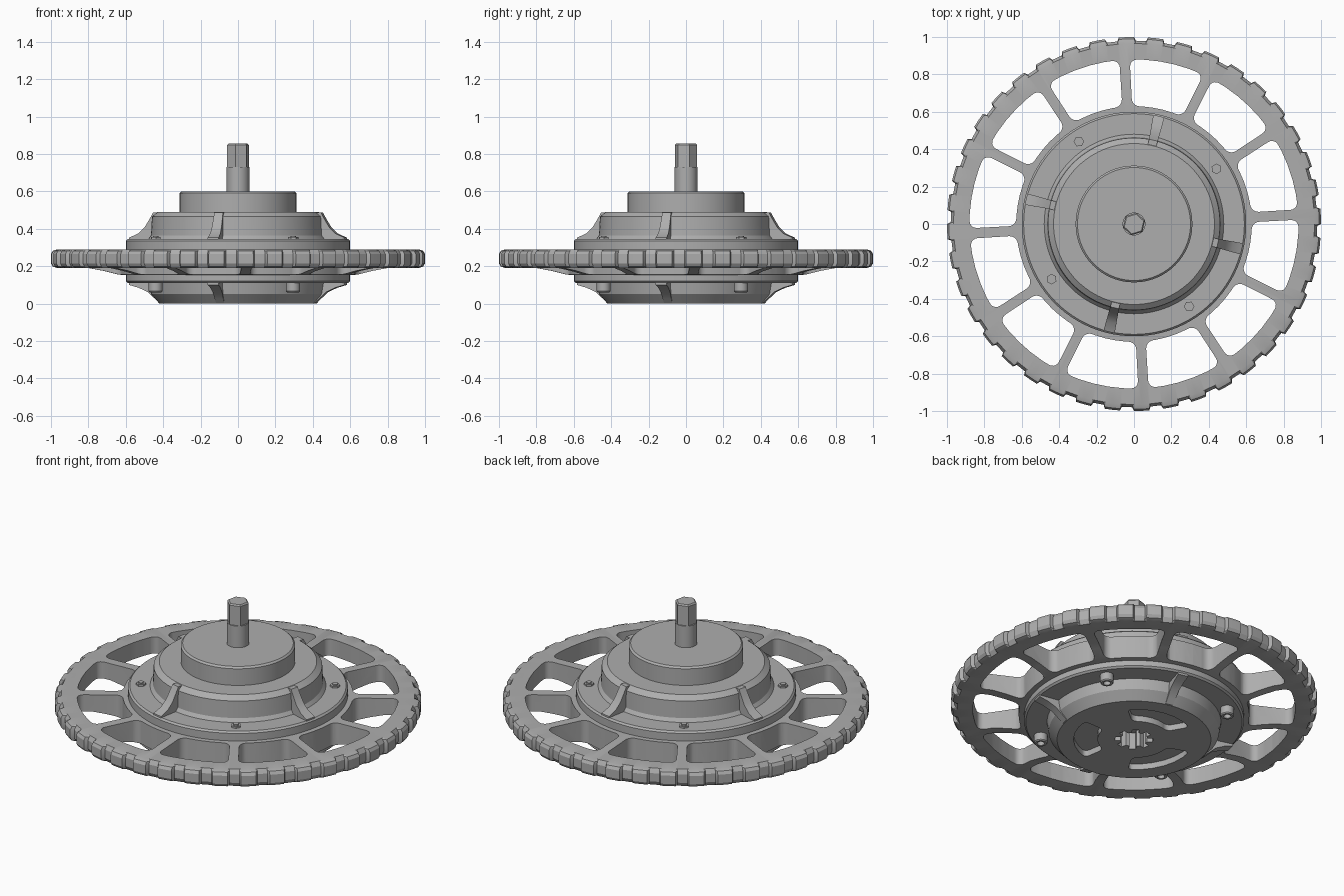
import bpy, bmesh
from math import sin, cos, pi, radians

cube = bpy.data.objects.get("Cube")
if cube:
    bpy.data.objects.remove(cube)

grey = bpy.data.materials.new("plain grey")
grey.use_nodes = True
GREY = (0.42, 0.42, 0.42, 1)
grey.diffuse_color = GREY
grey.node_tree.nodes["Principled BSDF"].inputs["Base Color"].default_value = GREY


def make(name, bm):
    bmesh.ops.remove_doubles(bm, verts=bm.verts, dist=1e-5)
    bmesh.ops.recalc_face_normals(bm, faces=bm.faces)
    mesh = bpy.data.meshes.new(name)
    bm.to_mesh(mesh)
    bm.free()
    mesh.materials.append(grey)
    ob = bpy.data.objects.new(name, mesh)
    bpy.context.collection.objects.link(ob)
    return ob


def lathe(bm, profile, angles, centre=(0, 0), closed=False, shape=None):
    """Spin (radius, z) points; shape may alter the radius per step."""
    rings = []
    for i, a in enumerate(angles):
        ring = []
        for r, z in profile:
            q = shape(r, i) if shape else r
            ring.append(bm.verts.new((centre[0] + q * cos(a), centre[1] + q * sin(a), z)))
        rings.append(ring)
    n = len(profile)
    for i, ring in enumerate(rings):
        nxt = rings[(i + 1) % len(rings)]
        for j in range(n if closed else n - 1):
            k = (j + 1) % n
            quad = [ring[j], nxt[j], nxt[k], ring[k]]
            if profile[j][0] == 0:
                quad.pop(1)
            elif profile[k][0] == 0:
                quad.pop(2)
            bm.faces.new(quad)
    if not closed:
        for j in (0, n - 1):
            if profile[j][0] == 0:
                bmesh.ops.pointmerge(bm, verts=[ring[j] for ring in rings],
                                     merge_co=(*centre, profile[j][1]))


def turn(n, start=0.0):
    return [start + 2 * pi * i / n for i in range(n)]


def prism(bm, outline, z0, z1, rounding=0.0, corners=()):
    """Extrude an (x, y) outline upward and round the chosen corners."""
    low = [bm.verts.new((x, y, z0)) for x, y in outline]
    high = [bm.verts.new((x, y, z1)) for x, y in outline]
    n = len(outline)
    bm.faces.new(low[::-1])
    bm.faces.new(high)
    for i in range(n):
        k = (i + 1) % n
        bm.faces.new((low[i], low[k], high[k], high[i]))
    if rounding:
        edges = [bm.edges.get((low[c], high[c])) for c in corners]
        bmesh.ops.bevel(bm, geom=edges, offset=rounding, segments=5,
                        affect='EDGES', profile=0.5)


def sector(bm, mid, r0, half0, r1, half1, z0, z1, rounding, steps=5):
    """Rounded ring sector, with its own half angle at each radius."""
    pts = []
    for r, half, s in ((r0, half0, 1), (r1, half1, -1)):
        for i in range(steps + 1):
            a = mid + s * half * (1 - 2 * i / steps)
            pts.append((r * cos(a), r * sin(a)))
    prism(bm, pts, z0, z1, rounding, (0, steps, steps + 1, 2 * steps + 1))


def cut(ob, bm):
    cutter = make("cutter", bm)
    cutter.hide_render = True
    mod = ob.modifiers.new("cut", 'BOOLEAN')
    mod.operation, mod.solver, mod.object = 'DIFFERENCE', 'EXACT', cutter
    bpy.context.view_layer.update()
    done = ob.evaluated_get(bpy.context.evaluated_depsgraph_get())
    mesh = bpy.data.meshes.new_from_object(done)
    ob.modifiers.clear()
    ob.data = mesh
    bpy.data.objects.remove(cutter)


parts = []

# Wheel with a lugged rim
LUGS = 40
rim_angles = [2 * pi * (i + f) / LUGS for i in range(LUGS) for f in (0, 0.25, 0.52, 0.58, 0.94)]
bm = bmesh.new()
lathe(bm, [(0.57, 0.15), (0.64, 0.155), (0.72, 0.175), (0.80, 0.19), (0.965, 0.19),
           (0.99, 0.198), (1.0, 0.215), (1.0, 0.265), (0.99, 0.282), (0.965, 0.29), (0.57, 0.29)],
      rim_angles, closed=True,
      shape=lambda r, i: r - 0.02 if r > 0.98 and i % 5 > 2 else r)
wheel = make("spoked_wheel", bm)

# Twelve windows leave slim spokes
bm = bmesh.new()
for i in range(12):
    sector(bm, radians(18.3 + 30 * i), 0.63, radians(12.6), 0.88, radians(13.2),
           0.05, 0.4, 0.04)
cut(wheel, bm)
parts.append(wheel)

# Turned hub body
bm = bmesh.new()
lathe(bm, [(0, 0), (0.42, 0), (0.465, 0.05), (0.475, 0.11), (0.59, 0.11), (0.6, 0.12),
           (0.6, 0.335), (0.59, 0.345), (0.48, 0.345), (0.465, 0.365), (0.46, 0.465),
           (0.43, 0.49), (0.312, 0.49), (0.312, 0.59), (0.302, 0.6), (0, 0.6)], turn(96))
hub = make("hub_body", bm)

# Splined bore and three pockets underneath
bm = bmesh.new()
spline = []
for i in range(8):
    for f, r in ((0, 0.105), (0.45, 0.105), (0.55, 0.075), (0.9, 0.075)):
        a = 2 * pi * (i + f) / 8
        spline.append((r * cos(a), r * sin(a)))
prism(bm, spline, -0.05, 0.1)
for i in range(3):
    sector(bm, radians(80 + 120 * i), 0.2, radians(33), 0.33, radians(36),
           -0.05, 0.035, 0.03, 6)
cut(hub, bm)
parts.append(hub)

# Four curved ribs on each side
RIBS = {
    "upper_ribs": [(0.42, 0.488), (0.46, 0.488), (0.478, 0.455), (0.505, 0.41), (0.54, 0.375),
                   (0.592, 0.352), (0.592, 0.33), (0.42, 0.33)],
    "lower_ribs": [(0.40, 0.002), (0.425, 0.002), (0.45, 0.025), (0.49, 0.062), (0.54, 0.085),
                   (0.592, 0.1), (0.592, 0.125), (0.40, 0.125)],
}
for name, outline in RIBS.items():
    bm = bmesh.new()
    for i in range(4):
        a = radians(77 + 90 * i)
        sides = []
        for s in (-1, 1):
            side = []
            for r, z in outline:
                t = s * (0.022 + 0.05 * (r - 0.42))
                side.append(bm.verts.new((r * cos(a) - t * sin(a), r * sin(a) + t * cos(a), z)))
            sides.append(side)
            bm.faces.new(side)
        for j in range(len(outline)):
            k = j - 1
            bm.faces.new((sides[0][k], sides[0][j], sides[1][j], sides[1][k]))
    parts.append(make(name, bm))

# Bolts through the flange: socket heads below, hex nuts above
heads, nuts, tips = bmesh.new(), bmesh.new(), bmesh.new()
for i in range(4):
    a = radians(33.8 + 90 * i)
    c = (0.53 * cos(a), 0.53 * sin(a))
    lathe(heads, [(0, 0.115), (0.037, 0.115), (0.037, 0.066), (0.032, 0.06), (0.02, 0.06),
                  (0.02, 0.085), (0, 0.085)], turn(20), c)
    lathe(nuts, [(0, 0.335), (0.028, 0.335), (0.028, 0.355), (0, 0.355)], turn(6, a), c)
    lathe(tips, [(0, 0.345), (0.015, 0.345), (0.015, 0.362), (0, 0.362)], turn(16), c)
parts += [make("bolt_heads", heads), make("hex_nuts", nuts), make("bolt_tips", tips)]

# Round shaft with a hexagonal end
bm = bmesh.new()
lathe(bm, [(0, 0.58), (0.061, 0.58), (0.061, 0.73), (0, 0.73)], turn(40))
parts.append(make("shaft", bm))
bm = bmesh.new()
lathe(bm, [(0, 0.72), (0.061, 0.72), (0.061, 0.847), (0.054, 0.855), (0, 0.855)],
      turn(6, radians(17)))
parts.append(make("shaft_hex_end", bm))

# Smooth the turned surfaces, keep the edges crisp
bpy.ops.object.select_all(action='DESELECT')
for ob in parts:
    ob.select_set(True)
bpy.context.view_layer.objects.active = wheel
bpy.ops.object.shade_smooth_by_angle(angle=radians(28))
